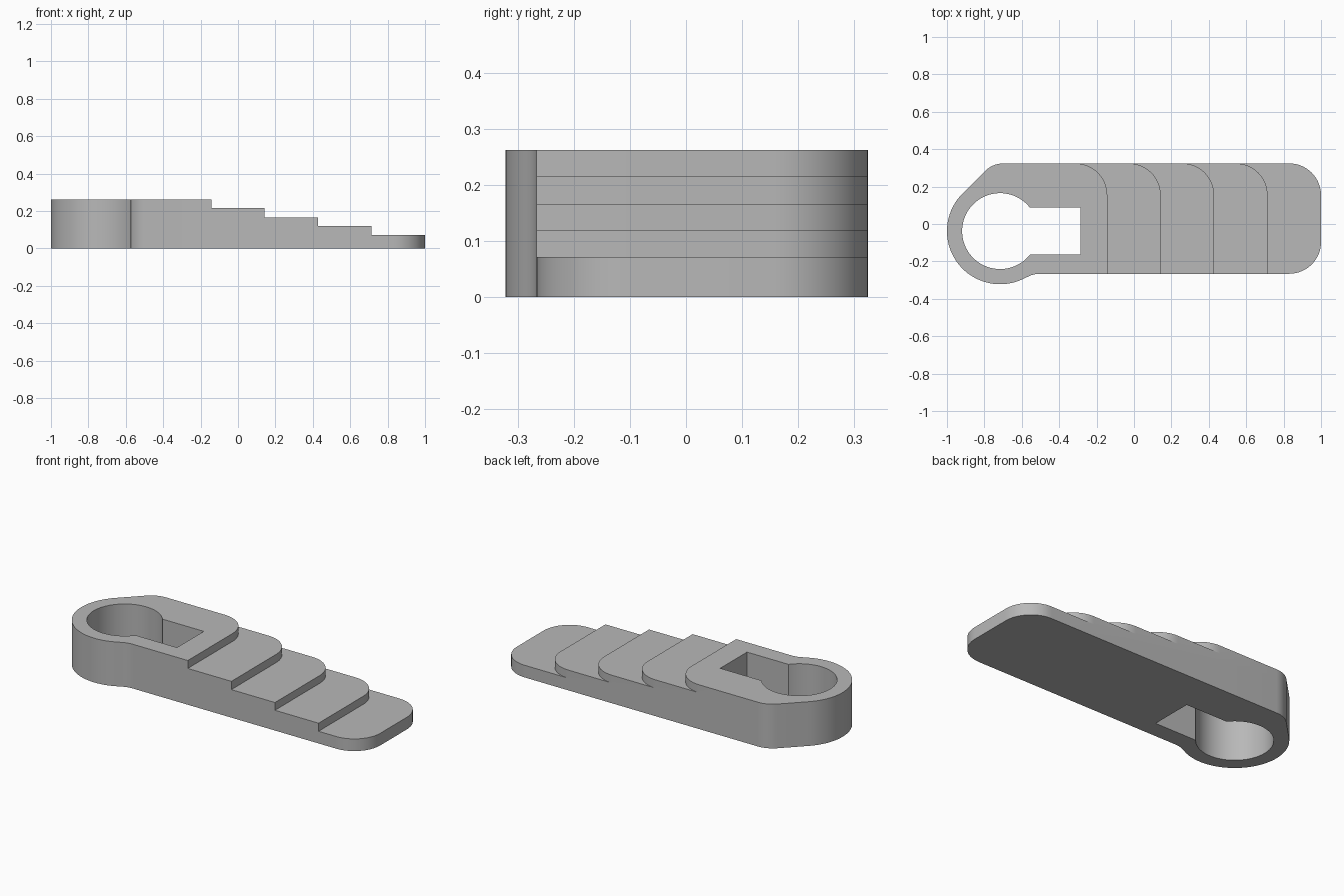
import bpy
import bmesh
from math import cos, sin, radians

if "Cube" in bpy.data.objects:
    bpy.data.objects.remove(bpy.data.objects["Cube"], do_unlink=True)

# Main dimensions
ENDS = [1 - k * 2 / 7 for k in range(5)]     # right end of each layer, bottom up
LEVELS = [0, 0.072, 0.12, 0.166, 0.215, 0.262]
FRONT, BACK, CORNER = -0.266, 0.324, 0.17
EYE_X, EYE_Y, EYE_R, HOLE_R = -0.716, -0.038, 0.284, 0.203
SLOT_FRONT, SLOT_BACK, SLOT_END = -0.164, 0.087, -0.285


def arc(cx, cy, r, start, end, steps):
    angles = [radians(start + (end - start) * k / steps) for k in range(steps + 1)]
    return [(cx + r * cos(a), cy + r * sin(a)) for a in angles]


def front_corner(i):
    # Only the lowest layer is rounded on the front side
    if i == 0:
        return arc(ENDS[0] - CORNER, FRONT + CORNER, CORNER, -90, 0, 16)
    return [(ENDS[i], FRONT)]


def back_corner(i):
    return arc(ENDS[i] - CORNER, BACK - CORNER, CORNER, 0, 90, 16)


def outline(i):
    above = ENDS[i + 1:]
    shoulder = arc(-0.698, BACK - 0.14, 0.14, 90, 135, 8)
    eye = arc(EYE_X, EYE_Y, EYE_R, 135, 300, 44)
    neck = arc(-0.503, FRONT - 0.14, 0.14, 120, 90, 6)
    front = [(x, FRONT) for x in reversed(above)]
    back = [(x - CORNER, BACK) for x in above]
    return shoulder + eye + neck + front + front_corner(i) + back_corner(i) + back


def keyhole():
    # Round opening joined to a square-ended slot
    mouth = [((HOLE_R ** 2 - (y - EYE_Y) ** 2) ** 0.5, y - EYE_Y)
             for y in (SLOT_BACK, SLOT_FRONT)]
    from math import atan2, degrees
    a, b = (degrees(atan2(y, x)) for x, y in mouth)
    return arc(EYE_X, EYE_Y, HOLE_R, a, 360 + b, 64) + [
        (SLOT_END, SLOT_FRONT), (SLOT_END, SLOT_BACK)]


bm = bmesh.new()


def wall(points, low, high):
    a = [bm.verts.new((x, y, low)) for x, y in points]
    b = [bm.verts.new((x, y, high)) for x, y in points]
    for k in range(len(points)):
        n = (k + 1) % len(points)
        if (a[k].co - a[n].co).length > 1e-5:
            bm.faces.new((a[k], a[n], b[n], b[k]))


# Side walls and the flat treads of the staircase
for i in range(5):
    wall(outline(i), LEVELS[i], LEVELS[i + 1])
    if i < 4:
        tread = ([(ENDS[i + 1], FRONT)] + front_corner(i) + back_corner(i)
                 + back_corner(i + 1)[::-1])
        bm.faces.new([bm.verts.new((x, y, LEVELS[i + 1])) for x, y in tread])
wall(keyhole(), LEVELS[0], LEVELS[-1])
bmesh.ops.remove_doubles(bm, verts=bm.verts, dist=1e-4)

# Underside and top face, both pierced by the keyhole
for z in (LEVELS[0], LEVELS[-1]):
    rim = [e for e in bm.edges if all(abs(v.co.z - z) < 1e-5 for v in e.verts)]
    bmesh.ops.triangle_fill(bm, edges=rim, use_beauty=True, normal=(0, 0, 1))
bmesh.ops.recalc_face_normals(bm, faces=bm.faces)

mesh = bpy.data.meshes.new("stepped_lever")
bm.to_mesh(mesh)
bm.free()
lever = bpy.data.objects.new("stepped_lever", mesh)
bpy.context.collection.objects.link(lever)

# Plain grey finish
grey = bpy.data.materials.new("light_grey")
grey.use_nodes = True
colour = (0.48, 0.48, 0.48, 1)
grey.diffuse_color = colour
grey.node_tree.nodes["Principled BSDF"].inputs["Base Color"].default_value = colour
mesh.materials.append(grey)

bpy.ops.object.select_all(action="DESELECT")
lever.select_set(True)
bpy.context.view_layer.objects.active = lever
bpy.ops.object.shade_smooth_by_angle(angle=radians(30))
